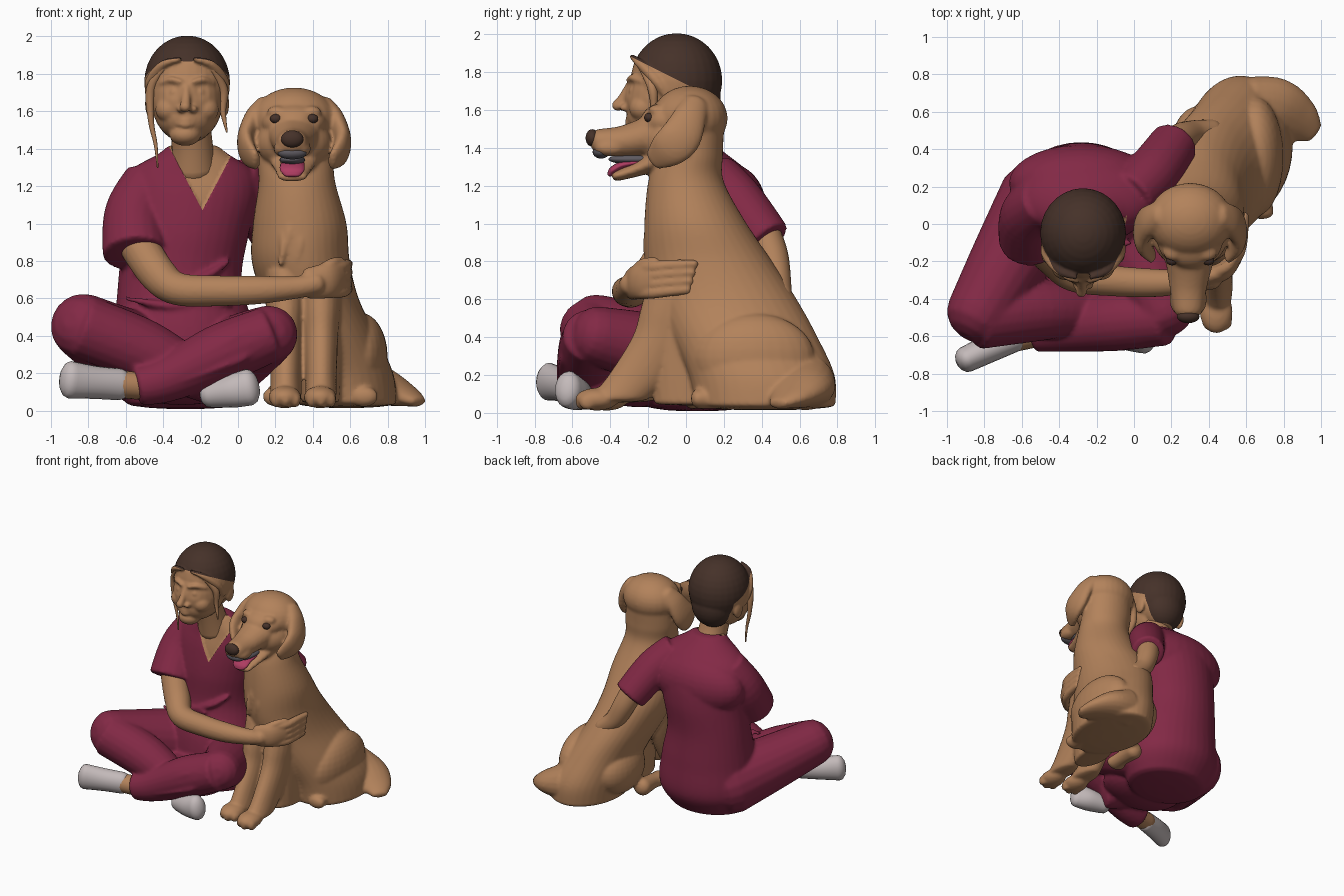
import bpy, bmesh, math
from mathutils import Vector, Matrix

X, Y, Z = Vector((1, 0, 0)), Vector((0, 1, 0)), Vector((0, 0, 1))


def material(name, rgb):
    m = bpy.data.materials.new(name)
    m.diffuse_color = (*rgb, 1)
    return m


TAN = material("warm tan", (0.45, 0.225, 0.105))
WINE = material("wine cloth", (0.225, 0.022, 0.06))
BROWN = material("dark brown", (0.06, 0.031, 0.022))
WHITE = material("shoe white", (0.55, 0.49, 0.49))
PINK = material("tongue pink", (0.42, 0.045, 0.12))
GREY = material("lip grey", (0.11, 0.10, 0.115))


def spline(pts, k=6):
    p = [Vector(q if len(q) == 5 else (*q, q[3])) for q in pts]
    p = [p[0]] + p + [p[-1]]
    out = []
    for a, b, c, d in zip(p, p[1:], p[2:], p[3:]):
        for i in range(k):
            t = i / k
            out.append(0.5 * (2 * b + (c - a) * t + (2 * a - 5 * b + 4 * c - d) * t * t
                              + (3 * b - a - 3 * c + d) * t ** 3))
    return out + [p[-1]]


def tube(bm, pts, ref=Z, flat=False, cap=0.8, n=20):
    """Rounded loft through (x, y, z, radius along ref, other radius)."""
    s = spline(pts)
    rings = []
    for i, p in enumerate(s):
        c = Vector(p[:3])
        t = Z if flat else (Vector(s[min(i + 1, len(s) - 1)][:3]) - Vector(s[max(i - 1, 0)][:3])).normalized()
        u = X if flat else (ref - t * ref.dot(t)).normalized()
        rings.append((c, t, u, t.cross(u), p[3], p[4]))

    def dome(r, sign):
        c, t, u, v, a, b = r
        return [(c + t * (sign * min(a, b) * cap * math.sin(g)), t, u, v, a * math.cos(g), b * math.cos(g))
                for g in (0.45, 0.9, 1.3)]
    s0 = 1 if flat and s[-1][2] < s[0][2] else -1
    rings = dome(rings[0], s0)[::-1] + rings + dome(rings[-1], -s0)
    loops = []
    for c, t, u, v, a, b in rings:
        loops.append([bm.verts.new(c + u * (a * math.cos(2 * math.pi * j / n)) + v * (b * math.sin(2 * math.pi * j / n)))
                      for j in range(n)])
    for l, m in zip(loops, loops[1:]):
        for j in range(n):
            bm.faces.new((l[j], l[(j + 1) % n], m[(j + 1) % n], m[j]))
    bm.faces.new(loops[0][::-1])
    bm.faces.new(loops[-1])


def blob(bm, c, r):
    bmesh.ops.create_uvsphere(bm, u_segments=28, v_segments=16, radius=1,
                              matrix=Matrix.LocRotScale(Vector(c), None, Vector(r)))


def finish(name, bm, mats, voxel=0, smooth=4):
    """Make the object; with a voxel size, fuse all its pieces into one skin."""
    bmesh.ops.recalc_face_normals(bm, faces=bm.faces[:])
    me = bpy.data.meshes.new(name)
    bm.to_mesh(me)
    bm.free()
    ob = bpy.data.objects.new(name, me)
    bpy.context.collection.objects.link(ob)
    if voxel:
        m = ob.modifiers.new("fuse", 'REMESH')
        m.mode, m.voxel_size = 'VOXEL', voxel
        m = ob.modifiers.new("soften", 'SMOOTH')
        m.factor, m.iterations = 0.5, smooth
        done = bpy.data.meshes.new_from_object(ob.evaluated_get(bpy.context.evaluated_depsgraph_get()))
        ob.modifiers.clear()
        ob.data = done
    ob.data.materials.clear()
    for m in mats:
        ob.data.materials.append(m)
    for f in ob.data.polygons:
        f.use_smooth = True
        f.material_index = 0
    return ob


def push(ob, c, r, vec):
    """Soft dent or bulge around a point."""
    c, vec = Vector(c), Vector(vec)
    for v in ob.data.vertices:
        d = (v.co - c).length / r
        if d < 3:
            v.co += vec * math.exp(-d * d)


def paint(ob, planes, rule, sink=None):
    """Cut along planes, then give faces that meet the rule the second colour."""
    bm = bmesh.new()
    bm.from_mesh(ob.data)
    for co, no in planes:
        bmesh.ops.bisect_plane(bm, geom=bm.verts[:] + bm.edges[:] + bm.faces[:], dist=1e-5, plane_co=co, plane_no=no)
    for f in bm.faces:
        f.smooth = True
        f.material_index = int(rule(f.calc_center_median()))
    if sink:
        for v in bm.verts:
            if all(f.material_index for f in v.link_faces):
                v.co += Vector(sink)
    bm.to_mesh(ob.data)
    bm.free()


# scrubs: torso, sleeves, crossed trouser legs, folds
bm = bmesh.new()
tube(bm, [(-.28, .06, .04, .32, .27), (-.28, .1, .2, .39, .33), (-.29, .11, .45, .37, .32), (-.31, .14, .7, .33, .28),
          (-.28, .15, .95, .34, .285), (-.26, .15, 1.15, .37, .26), (-.25, .12, 1.28, .33, .2),
          (-.24, .07, 1.37, .19, .14), (-.24, .05, 1.41, .14, .115)], flat=True, cap=.12, n=36)
blob(bm, (-.28, .22, 1.08), (.39, .205, .24))
tube(bm, [(-.47, .13, 1.23, .14), (-.555, .05, 1.05, .16), (-.55, -.08, .84, .175)], ref=Y, cap=.08)
tube(bm, [(-.02, .15, 1.24, .14), (.1, .27, 1.11, .145), (.215, .43, .91, .13)], ref=X, cap=.08)
tube(bm, [(-.48, .12, .26, .25), (-.67, -.2, .36, .21), (-.835, -.49, .455, .175)])
tube(bm, [(-.835, -.5, .45, .17), (-.5, -.46, .32, .165), (-.2, -.47, .17, .12), (-.1, -.5, .13, .105)], cap=.2)
tube(bm, [(-.1, .1, .25, .22), (.05, -.2, .34, .19), (.17, -.48, .41, .155)])
tube(bm, [(.17, -.5, .41, .15), (-.1, -.52, .3, .16), (-.38, -.56, .17, .125), (-.53, -.58, .13, .105)], cap=.2)
blob(bm, (-.3, -.25, .17), (.35, .25, .14))
folds = [[(-.6, -.12, .6), (-.35, -.18, .56), (-.02, -.1, .58)], [(-.55, -.05, .74), (-.4, -.12, .69), (-.2, -.15, .66)],
         [(-.05, -.06, .8), (-.15, -.12, .73), (-.35, -.15, .65)], [(-.7, -.61, .47), (-.58, -.59, .41), (-.42, -.58, .34)],
         [(.12, -.62, .46), (-.05, -.65, .37), (-.3, -.66, .24)], [(.12, -.62, .35), (0, -.65, .27), (-.3, -.665, .16)]]
for f in folds:
    tube(bm, [(*p, r) for p, r in zip(f, (.014, .024, .014))], ref=Vector((.2, .6, .7)), n=8)
scrubs = finish("scrubs", bm, [WINE, TAN], .013, 6)
# V neckline
paint(scrubs, [((-.19, 0, 1.07), (1.9, 0, -1)), ((-.19, 0, 1.07), (1.9, 0, 1))],
      lambda c: c.y < .04 and c.z - 1.07 > 1.9 * abs(c.x + .19), sink=(0, .014, 0))

# neck
bm = bmesh.new()
tube(bm, [(-.24, .03, 1.3, .125), (-.245, -.01, 1.42, .11), (-.26, -.05, 1.56, .11)], ref=X)
finish("neck", bm, [TAN])

# woman's head with hair cap
hx = -.272
bm = bmesh.new()
blob(bm, (hx, -.05, 1.755), (.23, .242, .25))
blob(bm, (hx, .03, 1.65), (.17, .155, .18))
blob(bm, (hx, -.12, 1.66), (.192, .205, .23))
blob(bm, (hx, -.15, 1.57), (.163, .165, .13))
blob(bm, (hx - .01, -.23, 1.475), (.085, .085, .06))
tube(bm, [(hx - .005, -.3, 1.73, .02), (hx - .007, -.335, 1.66, .026), (hx - .01, -.365, 1.62, .03)], ref=X)
for s in (-1, 1):
    blob(bm, (hx + s * .032, -.325, 1.612), (.024, .025, .02))
    blob(bm, (hx + s * .095, -.225, 1.61), (.075, .075, .07))
    blob(bm, (hx + s * .2, -.01, 1.64), (.025, .05, .07))
    tube(bm, [(hx + s * .03, -.305, 1.755, .014), (hx + s * .085, -.285, 1.768, .018), (hx + s * .14, -.235, 1.75, .012)])
    tube(bm, [(hx + s * .04, -.285, 1.88, .014), (hx + s * .13, -.25, 1.85, .022), (hx + s * .195, -.16, 1.76, .03),
              (hx + s * .2, -.09, 1.66, .02)])
for z, w in ((1.553, .011), (1.528, .014)):
    tube(bm, [(hx - .075, -.275, z + .01, .008), (hx - .008, -.31, z, w), (hx + .06, -.275, z + .01, .008)])
head = finish("head", bm, [TAN, BROWN], .009, 7)
for s in (-1, 1):
    push(head, (hx + s * .075, -.30, 1.715), .038, (0, .014, 0))
    push(head, (hx + s * .078, -.29, 1.708), .018, (0, -.01, 0))
paint(head, [((0, -.28, 1.875), (0, .5, 1)), ((0, .05, 1.6), (0, 1, 0)), ((0, 0, 1.49), (0, 0, 1))],
      lambda c: c.z > 1.875 - .5 * (c.y + .28) or (c.y > .05 and c.z > 1.49))

# loose locks beside the face
bm = bmesh.new()
tube(bm, [(-.4, -.24, 1.83, .015), (-.465, -.18, 1.72, .026), (-.465, -.17, 1.55, .016), (-.44, -.17, 1.42, .01),
          (-.43, -.17, 1.3, .004)], ref=X, n=10)
tube(bm, [(-.14, -.24, 1.83, .015), (-.08, -.18, 1.72, .026), (-.08, -.17, 1.6, .016), (-.06, -.18, 1.49, .005)],
     ref=X, n=10)
finish("hair_locks", bm, [TAN])

# right arm reaching across, hand on the dog
bm = bmesh.new()
tube(bm, [(-.53, -.08, .88, .105), (-.43, -.18, .73, .1), (-.32, -.275, .65, .088), (-.1, -.305, .64, .082),
          (.12, -.315, .645, .075), (.32, -.305, .66, .06), (.42, -.29, .68, .06)], ref=Y)
tube(bm, [(.38, -.285, .68, .085, .05), (.48, -.25, .695, .095, .05), (.54, -.18, .71, .09, .04)])
for i in range(4):
    z = .63 + .045 * i
    tube(bm, [(.5, -.235, z, .03), (.555, -.17, z + .005, .032), (.58, -.08, z + .015, .03),
              (.59, .01 + .012 * i, z + .02, .024)], n=10)
tube(bm, [(.42, -.27, .73, .035), (.5, -.23, .785, .03), (.55, -.16, .8, .022)], n=10)
finish("right_arm", bm, [TAN], .009, 5)

# left arm behind the dog
bm = bmesh.new()
tube(bm, [(.2, .41, .95, .09), (.25, .455, .83, .085), (.32, .48, .7, .075), (.42, .5, .62, .06)], ref=X)
finish("left_arm", bm, [TAN])

# shoes and ankles
bm = bmesh.new()
tube(bm, [(-.63, -.61, .14, .085, .07), (-.76, -.66, .15, .088, .075), (-.9, -.725, .165, .1, .07)], cap=.75)
finish("left_shoe", bm, [WHITE])
bm = bmesh.new()
tube(bm, [(-.15, -.55, .085, .07), (-.03, -.59, .105, .09, .085), (.06, -.625, .125, .098, .07)], cap=.75)
finish("right_shoe", bm, [WHITE])
bm = bmesh.new()
tube(bm, [(-.48, -.575, .13, .075), (-.64, -.61, .14, .073)])
finish("ankle", bm, [TAN])

# dog: body, haunches, tail, legs and head fused together
dx = .3
bm = bmesh.new()
tube(bm, [(.3, .03, 1.48, .2, .17), (.305, .02, 1.36, .205, .175), (.315, .0, 1.22, .205, .2), (.33, .05, 1.0, .25, .27),
          (.335, .12, .8, .262, .335), (.39, .21, .6, .255, .375), (.48, .31, .4, .26, .385), (.555, .4, .2, .275, .385),
          (.58, .42, .04, .27, .37)], flat=True, cap=.1, n=36)
tube(bm, [(.43, 0, .6, .13, .2), (.44, .01, .4, .115, .2), (.44, .02, .2, .11, .2), (.44, .03, .05, .105, .2)],
     flat=True, cap=.1)
blob(bm, (.65, .36, .29), (.15, .32, .235))
blob(bm, (.34, .38, .26), (.15, .25, .2))
tube(bm, [(.62, .63, .16, .15, .16), (.76, .61, .13, .11, .17), (.88, .55, .085, .065, .13), (.96, .49, .05, .03, .065)],
     cap=.6)
for x, y in ((.68, .02), (.22, -.02)):
    tube(bm, [(x, y + .28, .085, .07), (x, y + .14, .08, .058), (x - .01, y + .05, .075, .055, .08)])
for x, y in ((.445, 0), (.255, .05)):
    tube(bm, [(x, -.03, .75, .11, .16), (x, -.07, .55, .105, .17), (x, -.12 + y * .3, .4, .092, .165),
              (x, -.24 + y * .6, .2, .083, .17), (x, -.35 + y, .08, .083, .16)], flat=True, cap=.3)
    blob(bm, (x - .005, -.47 + y, .072), (.088, .115, .06))
    for k in (-1, 0, 1):
        blob(bm, (x + k * .05, -.54 + y + abs(k) * .02, .058), (.03, .045, .043))
for x, y, z in ((.27, -.2, .95), (.33, -.205, .9), (.24, -.2, .88)):
    tube(bm, [(x, y + .03, z + .12, .02), (x + .005, y, z, .024), (x - .015, y, z - .1, .012)], ref=X, n=10)
blob(bm, (dx, .02, 1.555), (.225, .2, .172))
blob(bm, (dx, -.09, 1.54), (.175, .15, .105))
blob(bm, (dx, -.07, 1.43), (.2, .17, .15))
tube(bm, [(dx, -.1, 1.49, .13, .16), (dx - .005, -.22, 1.455, .102, .125), (dx - .01, -.34, 1.432, .084, .1),
          (dx - .01, -.455, 1.435, .066, .08)])
tube(bm, [(dx, -.12, 1.35, .06, .14), (dx - .005, -.25, 1.29, .04, .1), (dx - .01, -.37, 1.25, .027, .08)])
for s in (-1, 1):
    blob(bm, (dx + s * .09, -.15, 1.595), (.055, .05, .035))
    blob(bm, (dx - .01 + s * .05, -.4, 1.4), (.05, .085, .045))
    tube(bm, [(dx + s * .16, .05, 1.63, .05, .07), (dx + s * .218, .02, 1.56, .05, .09),
              (dx + s * .256, -.03, 1.455, .048, .11), (dx + s * .25, -.1, 1.39, .042, .1),
              (dx + s * .205, -.17, 1.335, .025, .06)], ref=X)
dog = finish("dog_body", bm, [TAN], .0115, 5)
for s in (-1, 1):
    push(dog, (dx + s * .1, -.21, 1.56), .035, (0, .012, 0))

# dog face details
for name, mat, blobs in (
        ("dog_nose", BROWN, [((dx - .01, -.495, 1.452), (.06, .035, .046))]),
        ("dog_eyes", BROWN, [((dx + s * .097, -.194, 1.56), (.032, .027, .025)) for s in (-1, 1)]),
        ("dog_mouth", GREY, [((dx - .01, -.26, 1.34), (.068, .15, .03)), ((dx - .01, -.448, 1.378), (.078, .045, .035))])):
    bm = bmesh.new()
    for c, r in blobs:
        blob(bm, c, r)
    finish(name, bm, [mat])
bm = bmesh.new()
tube(bm, [(dx - .005, -.2, 1.33, .018, .06), (dx - .01, -.33, 1.31, .02, .066), (dx - .01, -.385, 1.283, .02, .064),
          (dx - .01, -.402, 1.26, .014, .045)], n=16)
finish("dog_tongue", bm, [PINK])
